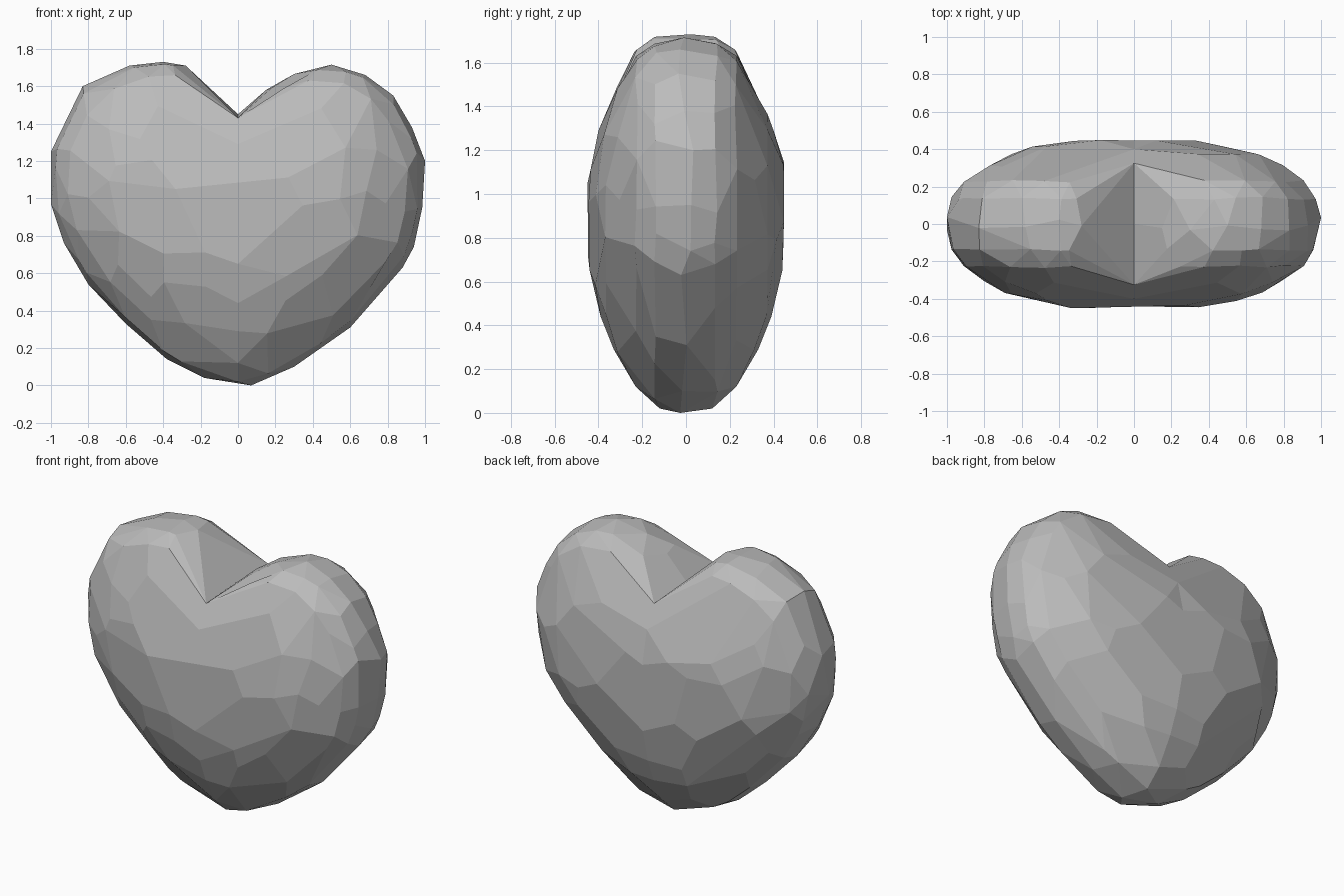
import bpy
import bmesh
import math
import random

random.seed(4)
cube = bpy.data.objects.get("Cube")
if cube:
    bpy.data.objects.remove(cube)

stone = bpy.data.materials.new("grey_stone")
stone.use_nodes = True
grey = (0.5, 0.5, 0.5, 1)
stone.diffuse_color = grey
stone.node_tree.nodes["Principled BSDF"].inputs["Base Color"].default_value = grey

MID = 0.95  # height of the thickest part

# Outline of each lobe (x, z), from notch round to tip
left_outline = [(.15, 1.58), (.3, 1.665), (.5, 1.715), (.68, 1.66), (.83, 1.55), (.93, 1.38),
                (1, 1.2), (.985, .95), (.94, .74), (.88, .63), (.6, .31), (.3, .1), (.07, 0)]
right_outline = [(-.28, 1.71), (-.4, 1.73), (-.58, 1.71), (-.83, 1.6), (-.93, 1.41), (-1, 1.25),
                 (-1, .97), (-.93, .76), (-.8, .54), (-.6, .33), (-.38, .14), (-.18, .04)]

# Shared centre section (depth, z) from tip up to notch
seam = [(0, .01), (.12, .02), (.23, .12), (.33, .29), (.39, .44), (.44, .65),
        (.447, 1.08), (.4, 1.29), (.325, 1.43), (0, 1.45)]

# Layers of the bulge: depth, width scale, upper scale, lower scale, facet count
layers = [(.14, .975, .985, .975, 13), (.23, .91, .915, .86, 11), (.31, .8, .71, .75, 8),
          (.37, .69, .54, .62, 7), (.41, .55, .4, .5, 6), (.445, .35, .25, .34, 4)]


def along(outline, t):
    """Point at fraction t of the outline."""
    s = t * (len(outline) - 1)
    i = min(int(s), len(outline) - 2)
    (x0, z0), (x1, z1) = outline[i], outline[i + 1]
    return x0 + (x1 - x0) * (s - i), z0 + (z1 - z0) * (s - i)


def add_lobe(bm, outline):
    """Faceted convex half, open at the centre plane."""
    points = [(x, random.uniform(-.04, .04), z) for x, z in outline]
    for side in (-1, 1):
        points += [(0, side * y, z) for y, z in seam if y > 0 or side > 0]
        for depth, width, upper, lower, count in layers:
            for i in range(count):
                t = (i + .5 + random.uniform(-.35, .35)) / count
                x, z = along(outline, t)
                rise = z - MID
                z = MID + rise * (upper if rise > 0 else lower)
                points.append((x * width, side * (depth + random.uniform(-.01, .005)), z))
    verts = [bm.verts.new(p) for p in points]
    result = bmesh.ops.convex_hull(bm, input=verts)
    spare = {v for key in ("geom_interior", "geom_unused") for v in result[key]
             if isinstance(v, bmesh.types.BMVert)}
    bmesh.ops.delete(bm, geom=list(spare), context="VERTS")
    caps = [f for f in bm.faces if all(abs(v.co.x) < 1e-5 for v in f.verts)]
    bmesh.ops.delete(bm, geom=caps, context="FACES")


# Weld both lobes and merge nearly flat facets
bm = bmesh.new()
for outline in (left_outline, right_outline):
    add_lobe(bm, outline)
bmesh.ops.remove_doubles(bm, verts=bm.verts, dist=.001)
bmesh.ops.dissolve_limit(bm, angle_limit=math.radians(7), verts=bm.verts, edges=bm.edges)
bmesh.ops.recalc_face_normals(bm, faces=bm.faces)

mesh = bpy.data.meshes.new("faceted_heart")
bm.to_mesh(mesh)
bm.free()
mesh.materials.append(stone)
heart = bpy.data.objects.new("faceted_heart", mesh)
bpy.context.collection.objects.link(heart)
